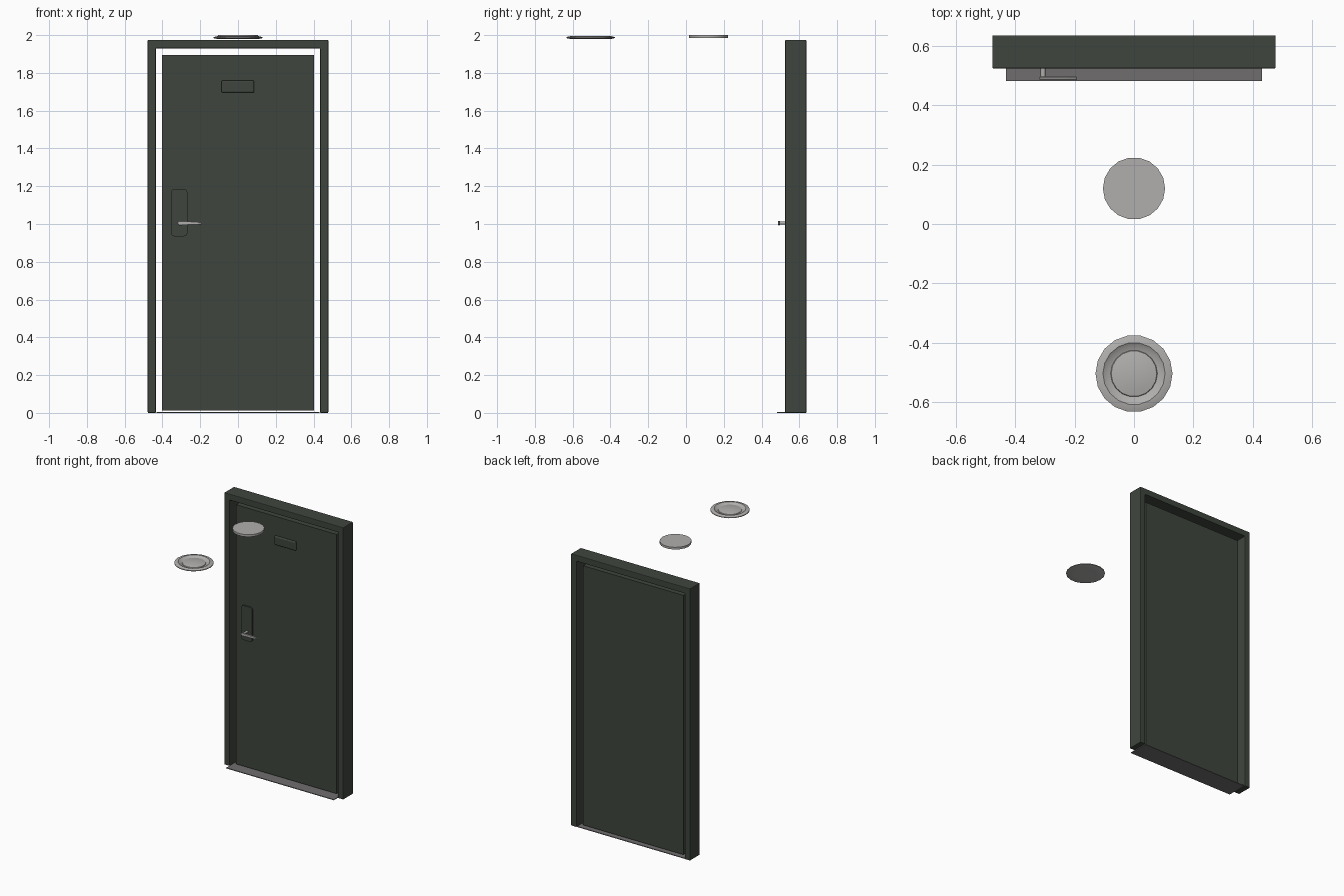
import bpy, bmesh, math
from mathutils import Matrix

if "Cube" in bpy.data.objects:
    bpy.data.objects.remove(bpy.data.objects["Cube"])


def material(name, rgb):
    m = bpy.data.materials.new(name)
    m.diffuse_color = (*rgb, 1)
    m.use_nodes = True
    m.node_tree.nodes["Principled BSDF"].inputs["Base Color"].default_value = m.diffuse_color
    return m


GREEN = material("dark green paint", (0.050, 0.060, 0.048))
STEEL = material("light steel", (0.44, 0.43, 0.42))
GREY = material("threshold grey", (0.16, 0.155, 0.155))


def finish(name, bm, mat, smooth=None):
    bmesh.ops.recalc_face_normals(bm, faces=bm.faces)
    me = bpy.data.meshes.new(name)
    bm.to_mesh(me)
    bm.free()
    me.materials.append(mat)
    ob = bpy.data.objects.new(name, me)
    bpy.context.collection.objects.link(ob)
    if smooth:
        bpy.context.view_layer.objects.active = ob
        ob.select_set(True)
        bpy.ops.object.shade_smooth_by_angle(angle=math.radians(smooth))
        ob.select_set(False)
    return ob


def extrude_y(name, outline, y0, y1, mat, smooth=None):
    """Extrude an (x, z) outline from y0 to y1."""
    bm = bmesh.new()
    face = bm.faces.new([bm.verts.new((x, y0, z)) for x, z in outline])
    ext = bmesh.ops.extrude_face_region(bm, geom=[face])["geom"]
    bmesh.ops.translate(bm, vec=(0, y1 - y0, 0),
                        verts=[v for v in ext if isinstance(v, bmesh.types.BMVert)])
    return finish(name, bm, mat, smooth)


def box(name, x0, x1, y0, y1, z0, z1, mat):
    return extrude_y(name, [(x0, z0), (x1, z0), (x1, z1), (x0, z1)], y0, y1, mat)


def rounded(x0, x1, z0, z1, r, n=4):
    pts = []
    corners = [(x1 - r, z1 - r), (x0 + r, z1 - r), (x0 + r, z0 + r), (x1 - r, z0 + r)]
    for q, (cx, cz) in enumerate(corners):
        for i in range(n + 1):
            a = math.pi / 2 * (q + i / n)
            pts.append((cx + r * math.cos(a), cz + r * math.sin(a)))
    return pts


def lathe(name, profile, centre, sides, mat, smooth=None):
    """Spin an (r, z) profile around a vertical axis."""
    bm = bmesh.new()
    vs = [bm.verts.new((r, 0, z)) for r, z in profile]
    es = [bm.edges.new(p) for p in zip(vs, vs[1:])]
    bmesh.ops.spin(bm, geom=vs + es, cent=(0, 0, 0), axis=(0, 0, 1),
                   angle=2 * math.pi, steps=sides)
    bmesh.ops.remove_doubles(bm, verts=bm.verts, dist=1e-5)
    bmesh.ops.translate(bm, vec=(*centre, 0), verts=bm.verts)
    return finish(name, bm, mat, smooth)


# Door frame: one U-shaped outline
frame = extrude_y("door_frame",
                  [(-0.478, 0), (-0.435, 0), (-0.435, 1.93), (0.435, 1.93),
                   (0.435, 0), (0.478, 0), (0.478, 1.975), (-0.478, 1.975)],
                  0.525, 0.637, GREEN)
bev = frame.modifiers.new("soft edges", "BEVEL")
bev.width = 0.004
bev.segments = 2

# Door leaf and threshold
box("door_leaf", -0.403, 0.403, 0.555, 0.605, 0.012, 1.895, GREEN)
box("threshold", -0.432, 0.432, 0.482, 0.632, 0.0, 0.005, GREY)

# Lock plate and name plate
extrude_y("lock_plate", rounded(-0.355, -0.268, 0.935, 1.185, 0.018),
          0.543, 0.556, GREEN, 40)
plate = box("name_plate", -0.088, 0.086, 0.538, 0.556, 1.695, 1.76, GREEN)
bev = plate.modifiers.new("rounded edges", "BEVEL")
bev.width = 0.008
bev.segments = 3

# Door handle: spindle and tapered lever
bm = bmesh.new()
bmesh.ops.create_cone(bm, cap_ends=True, segments=12, radius1=0.008, radius2=0.008,
                      depth=0.055,
                      matrix=Matrix.Translation((-0.307, 0.518, 1.005))
                      @ Matrix.Rotation(math.pi / 2, 4, 'X'))
finish("handle_spindle", bm, STEEL, 40)
lever = extrude_y("handle_lever",
                  [(-0.32, 0.999), (-0.313, 0.993), (-0.222, 0.995), (-0.192, 0.999),
                   (-0.192, 1.008), (-0.222, 1.013), (-0.313, 1.016), (-0.32, 1.01)],
                  0.487, 0.497, STEEL)
bev = lever.modifiers.new("soft edges", "BEVEL")
bev.width = 0.002

# Flat ceiling disc
lathe("ceiling_disc", [(0, 1.984), (0.105, 1.984), (0.105, 2.0), (0, 2.0)],
      (0, 0.12), 18, STEEL, 30)

# Ceiling lamp: rim, recessed groove and shallow dome
lathe("ceiling_lamp",
      [(0, 1.980), (0.08, 1.979), (0.105, 1.979), (0.13, 1.984), (0.13, 1.989),
       (0.118, 1.993), (0.105, 1.995), (0.095, 1.988), (0.079, 1.983),
       (0.077, 1.987), (0.055, 1.991), (0.028, 1.994), (0, 1.995)],
      (0, -0.505), 18, STEEL, 35)
